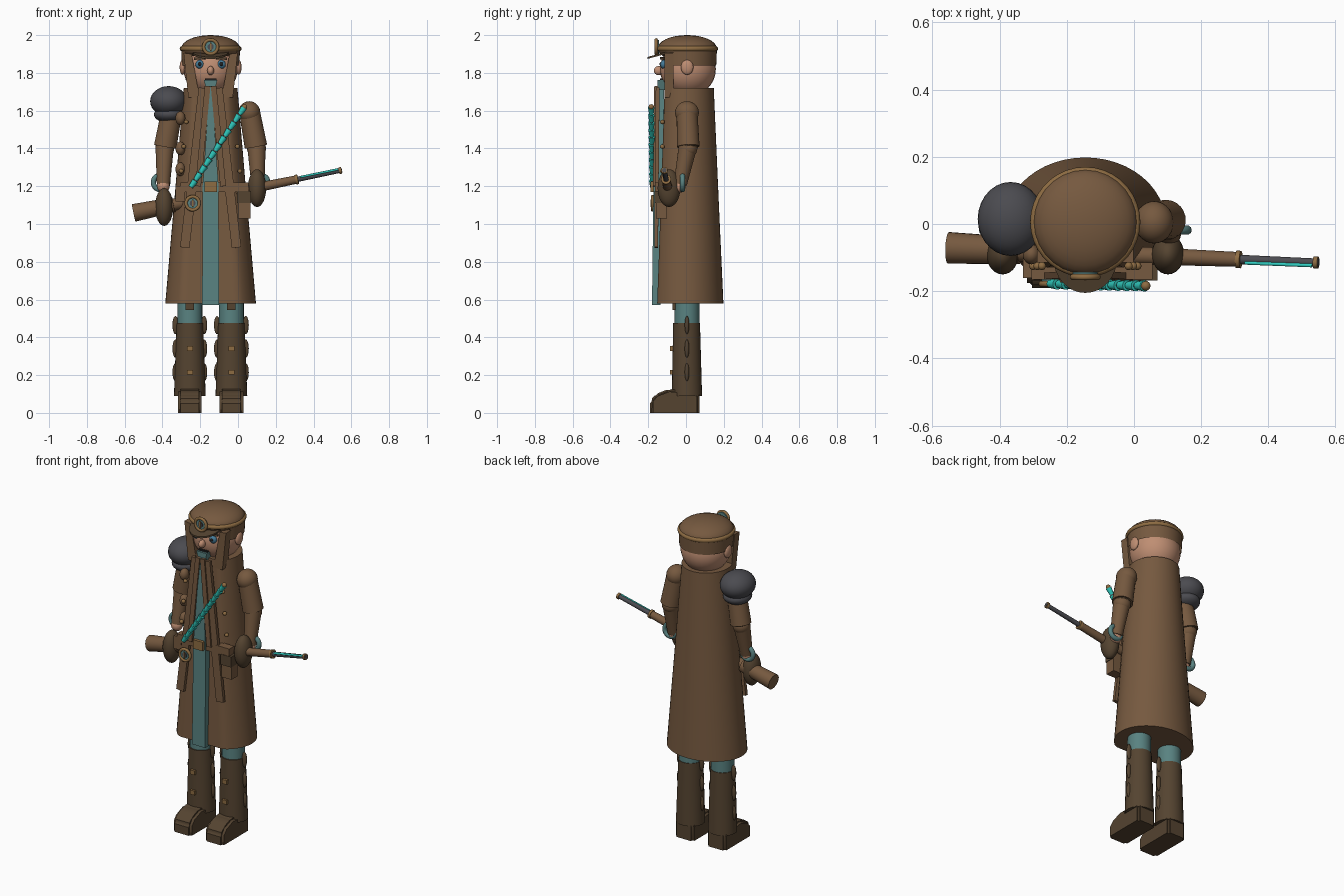
import bpy, bmesh, math
from mathutils import Vector, Matrix

if "Cube" in bpy.data.objects:
    bpy.data.objects.remove(bpy.data.objects["Cube"], do_unlink=True)

CX = -0.145  # body centre line


def material(name, *rgb):
    m = bpy.data.materials.new(name)
    m.use_nodes = True
    m.diffuse_color = (*rgb, 1)
    m.node_tree.nodes["Principled BSDF"].inputs["Base Color"].default_value = (*rgb, 1)
    return m


COAT = material("coat brown", 0.18, 0.1, 0.05)
DARK = material("dark leather", 0.09, 0.057, 0.03)
CLOTH = material("dusty teal cloth", 0.1, 0.225, 0.22)
GLOW = material("bright teal", 0.03, 0.6, 0.52)
SKIN = material("skin", 0.52, 0.27, 0.17)
STEEL = material("dark steel", 0.07, 0.07, 0.08)
BRASS = material("brass", 0.27, 0.15, 0.055)
EYE = material("eye blue", 0.06, 0.2, 0.32)
BLACK = material("near black", 0.015, 0.015, 0.015)


def finish(name, bm, mat, matrix=None):
    if matrix:
        bm.transform(matrix)
    bmesh.ops.recalc_face_normals(bm, faces=bm.faces)
    me = bpy.data.meshes.new(name)
    bm.to_mesh(me)
    bm.free()
    me.materials.append(mat)
    ob = bpy.data.objects.new(name, me)
    bpy.context.collection.objects.link(ob)
    bpy.ops.object.select_all(action="DESELECT")
    ob.select_set(True)
    bpy.context.view_layer.objects.active = ob
    bpy.ops.object.shade_smooth_by_angle(angle=math.radians(40))
    return ob


def ball(name, loc, size, mat):
    bm = bmesh.new()
    bmesh.ops.create_uvsphere(bm, u_segments=28, v_segments=16, radius=1)
    return finish(name, bm, mat, Matrix.Translation(loc) @ Matrix.Diagonal((*size, 1)))


def rod(name, a, b, r1, r2, mat, sides=24):
    a, b = Vector(a), Vector(b)
    bm = bmesh.new()
    bmesh.ops.create_cone(bm, cap_ends=True, segments=sides, radius1=r1, radius2=r2,
                          depth=(b - a).length)
    turn = (b - a).to_track_quat("Z", "Y").to_matrix().to_4x4()
    return finish(name, bm, mat, Matrix.Translation((a + b) / 2) @ turn)


def strap(name, a, b, width, thick, mat):
    """Flat bar from a to b, facing the front."""
    a, b = Vector(a), Vector(b)
    z = (b - a).normalized()
    x = Vector((0, 1, 0)).cross(z).normalized()
    turn = Matrix((x, z.cross(x), z)).transposed().to_4x4()
    bm = bmesh.new()
    bmesh.ops.create_cube(bm, size=1)
    scale = Matrix.Diagonal((width, thick, (b - a).length, 1))
    return finish(name, bm, mat, Matrix.Translation((a + b) / 2) @ turn @ scale)


def ring(name, loc, r, tube, mat, axis="Z", squash=1):
    bpy.ops.mesh.primitive_torus_add(major_radius=r, minor_radius=tube,
                                     major_segments=36, minor_segments=10)
    ob = bpy.context.object
    ob.name = name
    turn = Matrix.Rotation(math.pi / 2, 4, "X") if axis == "Y" else Matrix()
    ob.data.transform(Matrix.Translation(loc) @ turn @ Matrix.Diagonal((1, squash, 1, 1)))
    ob.data.materials.append(mat)
    bpy.ops.object.shade_smooth()
    return ob


def loft(name, rings, mat, front=1.0, sides=48, keep=None):
    """Skin of stacked ellipses (x, y, z, rx, ry); front flattens the -y side."""
    bm = bmesh.new()
    rows = []
    for x, y, z, rx, ry in rings:
        angles = [2 * math.pi * i / sides for i in range(sides)]
        rows.append([bm.verts.new((x + rx * math.cos(t),
                                   y + ry * max(math.sin(t), -front), z)) for t in angles])
    for low, high in zip(rows, rows[1:]):
        for i in range(sides):
            j = (i + 1) % sides
            bm.faces.new((low[i], low[j], high[j], high[i]))
    if keep:
        drop = [f for f in bm.faces if not keep(f.calc_center_median())]
        bmesh.ops.delete(bm, geom=drop, context="FACES")
    else:
        bm.faces.new(rows[0])
        bm.faces.new(rows[-1])
    return finish(name, bm, mat)


def prism(name, points, push, mat, bevel=0):
    bm = bmesh.new()
    face = bm.faces.new([bm.verts.new(p) for p in points])
    moved = bmesh.ops.extrude_face_region(bm, geom=[face])["geom"]
    bmesh.ops.translate(bm, vec=push, verts=[v for v in moved if isinstance(v, bmesh.types.BMVert)])
    if not any(f is face for f in bm.faces):
        bm.faces.new([e for e in face.verts])
    if bevel:
        bmesh.ops.bevel(bm, geom=[e for e in bm.edges if e.calc_length() > 0 and
                        max(v.co.z for v in e.verts) > 0.05], offset=bevel,
                        segments=3, affect="EDGES")
    return finish(name, bm, mat)


def medallion(name, x, y, z, r):
    ring(name + "_rim", (x, y, z), r, 0.009, BRASS, "Y")
    rod(name + "_face", (x, y + 0.015, z), (x, y - 0.002, z), r, r, CLOTH)
    rod(name + "_hub", (x, y, z), (x, y - 0.006, z), r * 0.45, r * 0.45, STEEL)
    strap(name + "_needle", (x, y - 0.008, z - r * 0.6), (x, y - 0.008, z + r * 0.6),
          0.008, 0.004, BRASS)


# Long coat with a flattened front, shirt panel and collar
loft("coat", [(CX, 0, 0.58, 0.24, 0.198), (CX, 0, 1.15, 0.19, 0.172),
              (CX, 0, 1.72, 0.142, 0.147)], COAT, front=0.77)
prism("shirt_panel", [(CX + s * w, y, z) for s, rows in
      ((-1, ((0.045, -0.18, 0.57), (0.042, -0.172, 1.2), (0.006, -0.16, 1.73))),
       (1, ((0.006, -0.16, 1.73), (0.042, -0.172, 1.2), (0.045, -0.18, 0.57))))
      for w, y, z in rows], (0, 0.045, 0), CLOTH)
prism("shirt_collar", [(CX + x, -0.15, z) for x, z in
      ((-0.022, 1.71), (0.022, 1.71), (0.036, 1.762), (-0.036, 1.762))], (0, 0.08, 0), CLOTH)
rod("neck", (CX, 0, 1.66), (CX, 0, 1.76), 0.09, 0.09, SKIN)

# Head and face
ball("head", (CX, 0.01, 1.82), (0.143, 0.148, 0.145), SKIN)
ball("nose", (CX, -0.145, 1.812), (0.018, 0.025, 0.024), SKIN)
strap("mouth", (CX - 0.03, -0.128, 1.765), (CX + 0.03, -0.128, 1.765), 0.012, 0.02, BLACK)

# Cap with band, rim, visor and badge
loft("cap_band", [(CX, 0.008, 1.84, 0.152, 0.152), (CX, 0.008, 1.93, 0.156, 0.156)],
     COAT, keep=lambda c: c.y > -0.06)
ball("cap_crown", (CX, 0.006, 1.93), (0.155, 0.157, 0.07), COAT)
ring("cap_rim", (CX, 0.006, 1.928), 0.15, 0.014, BRASS)
arc = [math.pi * i / 16 for i in range(17)]
prism("visor", [(CX + 0.095 * math.cos(t), -0.1 - 0.105 * math.sin(t),
                 1.912 - 0.028 * math.sin(t)) for t in arc], (0, 0, -0.01), DARK)
medallion("cap_badge", CX, -0.158, 1.938, 0.037)

# Paired parts
for side, s in (("right", -1), ("left", 1)):
    def at(x, y, z):
        return (CX + s * x, y, z)

    # Eyes, brows, ears and ear flaps
    ball(side + "_eye", at(0.057, -0.118, 1.845), (0.023, 0.018, 0.023), EYE)
    ball(side + "_pupil", at(0.057, -0.134, 1.847), (0.01, 0.006, 0.01), BLACK)
    strap(side + "_brow", at(0.03, -0.13, 1.878), at(0.085, -0.11, 1.875), 0.012, 0.015, DARK)
    ball(side + "_ear", at(0.148, 0.006, 1.83), (0.016, 0.033, 0.04), SKIN)
    prism(side + "_ear_flap", [at(x, -0.115, z) for x, z in
          ((0.1, 1.9), (0.143, 1.905), (0.118, 1.67), (0.058, 1.67))], (0, 0.05, 0), COAT)

    # Lapels and coat buttons
    strap(side + "_lapel", at(0.038, -0.15, 1.72), at(0.137, -0.158, 0.875), 0.05, 0.02, COAT)
    strap(side + "_inner_lapel", at(0.016, -0.158, 1.73), at(0.066, -0.165, 1.2), 0.03, 0.02, COAT)
    for z in (1.28, 1.41, 1.54):
        ball(side + "_button", at(0.155 - (z - 1.28) * 0.1, -0.125, z), (0.012, 0.012, 0.012), BRASS)

    # Sleeve, forearm, cuff and glove
    ball(side + "_shoulder", at(0.205, 0.005, 1.59), (0.058, 0.063, 0.06), COAT)
    rod(side + "_upper_sleeve", at(0.205, 0.005, 1.6), at(0.24, 0.012, 1.41), 0.055, 0.06, COAT)
    rod(side + "_sleeve_hem", at(0.239, 0.012, 1.425), at(0.242, 0.012, 1.4), 0.058, 0.045, DARK, 12)
    ball(side + "_elbow", at(0.243, 0.012, 1.4), (0.05, 0.048, 0.05), COAT)
    rod(side + "_forearm", at(0.243, 0.01, 1.41), at(0.25, -0.03, 1.21), 0.049, 0.035, COAT)
    ball(side + "_wrist", at(0.25, -0.035, 1.2), (0.033, 0.033, 0.035), SKIN)
    ring(side + "_cuff", at(0.265, -0.018, 1.22), 0.038, 0.014, CLOTH, "Y")
    ball(side + "_glove", at(0.246, -0.09, 1.14 + s * 0.05), (0.048, 0.06, 0.1), DARK)

    # Trouser leg, tall boot and foot
    x = CX + s * 0.11
    rod(side + "_trouser_leg", (x, 0.005, 0.4), (x, 0.005, 0.64), 0.066, 0.066, CLOTH)
    loft(side + "_boot_shaft", [(x, 0.005, 0.09, 0.084, 0.08), (x, 0.003, 0.475, 0.07, 0.071)],
         DARK, sides=28)
    prism(side + "_foot", [(x - 0.063, y, z) for y, z in
          ((-0.19, 0), (-0.19, 0.065), (-0.16, 0.1), (-0.09, 0.127), (0.072, 0.11), (0.072, 0))],
          (0.126, 0, 0), DARK, bevel=0.014)
    strap(side + "_knee_tab", (x, -0.062, 0.545), (x, -0.062, 0.58), 0.045, 0.02, DARK)
    for z in (0.215, 0.34, 0.465):
        for e in (-1, 1):
            ball(side + "_boot_clasp", (x + e * 0.076, 0.005, z), (0.016, 0.012, 0.048), DARK)
        if z < 0.4:
            strap(side + "_boot_stud", (x - 0.016, -0.074, z), (x + 0.016, -0.074, z),
                  0.026, 0.022, BRASS)

# Single round shoulder guard and side toggles
ball("shoulder_guard", (-0.367, 0.015, 1.65), (0.098, 0.11, 0.08), STEEL)
ball("shoulder_guard_lower", (-0.365, 0.015, 1.58), (0.08, 0.088, 0.045), STEEL)
for z in (1.56, 1.4, 1.29):
    ball("coat_toggle", (-0.305, -0.09, z), (0.026, 0.03, 0.036), COAT)

# Belt, buckle, pouches and gauge
strap("belt", (CX - 0.16, -0.14, 1.195), (CX + 0.2, -0.14, 1.195), 0.05, 0.05, COAT)
strap("buckle", (CX - 0.033, -0.178, 1.198), (CX + 0.033, -0.178, 1.198), 0.055, 0.02, BRASS)
strap("pouch", (0.033, -0.13, 1.03), (0.033, -0.13, 1.17), 0.068, 0.06, COAT)
strap("pouch_flap", (0.033, -0.135, 1.11), (0.033, -0.135, 1.175), 0.074, 0.065, DARK)
strap("small_pouch", (-0.305, -0.13, 1.12), (-0.305, -0.13, 1.2), 0.05, 0.06, COAT)
medallion("belt_gauge", -0.24, -0.178, 1.11, 0.035)

# Beaded glowing cord across the chest
top, low = Vector((0.035, -0.184, 1.62)), Vector((-0.25, -0.178, 1.195))
rod("cord_core", low, top, 0.009, 0.009, STEEL, 12)
BEADS = 11
for i in range(BEADS):
    a, b = low.lerp(top, i / BEADS), low.lerp(top, (i + 0.88) / BEADS)
    rod("cord_bead", a, b, 0.012, 0.017, GLOW, 14)
ball("cord_end", top, (0.014, 0.014, 0.014), BRASS)


# Rifle along one slanted axis
def axis(x):
    return Vector((x, -0.093 - 0.04 * x, 1.172 + 0.205 * x))


rod("rifle_stock", axis(-0.552), axis(-0.34), 0.047, 0.04, COAT)
rod("rifle_body", axis(-0.35), axis(0.31), 0.032, 0.022, COAT)
rod("rifle_band", axis(0.305), axis(0.318), 0.026, 0.026, BRASS)
rod("rifle_barrel", axis(0.31), axis(0.55), 0.014, 0.012, STEEL)
rod("rifle_muzzle", axis(0.535), axis(0.548), 0.018, 0.018, BRASS)
lift = Vector((0, -0.009, 0.009))
rod("rifle_glow_line", axis(0.33) + lift, axis(0.53) + lift, 0.006, 0.006, GLOW, 10)
